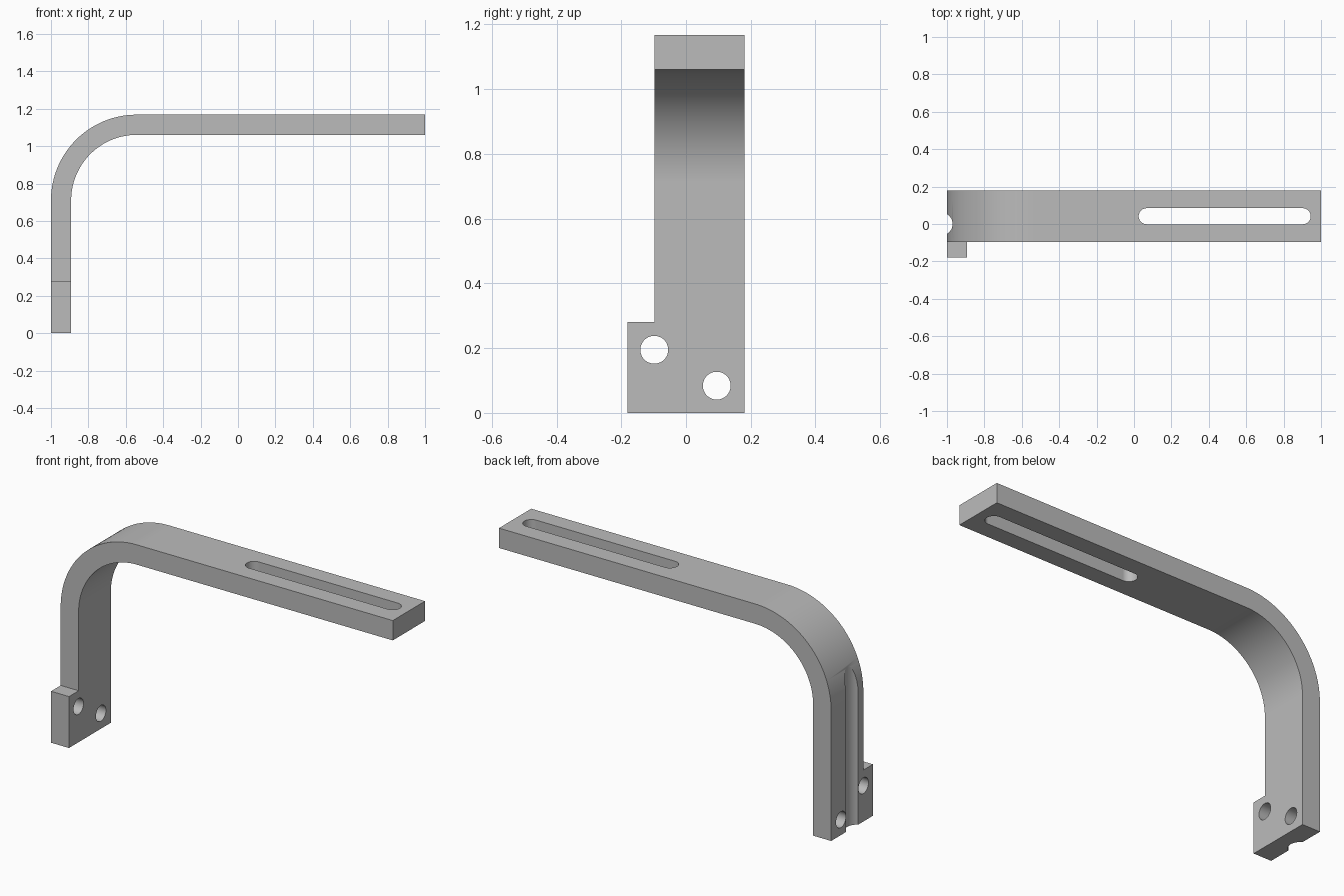
import bpy
import bmesh
from math import radians, sin, cos
from mathutils import Matrix

cube = bpy.data.objects.get("Cube")
if cube:
    bpy.data.objects.remove(cube, do_unlink=True)

# Main dimensions
TOP, THICK = 1.168, 0.108
Y_FRONT, Y_BACK, Y_TAB = -0.097, 0.18, -0.18
BEND_X, BEND_Z, OUTER = -0.542, 0.71, 0.458
SLOT_Y = (Y_FRONT + Y_BACK) / 2

steel = bpy.data.materials.new("grey steel")
steel.use_nodes = True
GREY = (0.5, 0.5, 0.5, 1)
steel.diffuse_color = GREY
steel.node_tree.nodes["Principled BSDF"].inputs["Base Color"].default_value = GREY


def make_object(name, bm):
    bmesh.ops.recalc_face_normals(bm, faces=bm.faces)
    mesh = bpy.data.meshes.new(name)
    bm.to_mesh(mesh)
    bm.free()
    mesh.materials.append(steel)
    obj = bpy.data.objects.new(name, mesh)
    bpy.context.collection.objects.link(obj)
    return obj


def extrude_profile(name, points, depth):
    """Extrude a closed loop of 3D points along a vector."""
    bm = bmesh.new()
    face = bm.faces.new([bm.verts.new(p) for p in points])
    moved = bmesh.ops.extrude_face_region(bm, geom=[face], use_keep_orig=True)
    verts = [v for v in moved["geom"] if isinstance(v, bmesh.types.BMVert)]
    bmesh.ops.translate(bm, verts=verts, vec=depth)
    return make_object(name, bm)


def cylinder(name, centre, radius, length, axis="Z"):
    bm = bmesh.new()
    turn = Matrix.Rotation(radians(90), 4, "Y") if axis == "X" else Matrix()
    bmesh.ops.create_cone(bm, cap_ends=True, segments=48, radius1=radius,
                          radius2=radius, depth=length,
                          matrix=Matrix.Translation(centre) @ turn)
    return make_object(name, bm)


def combine(target, other, operation):
    """Apply a boolean and discard the helper."""
    mod = target.modifiers.new("combine", "BOOLEAN")
    mod.operation, mod.object, mod.solver = operation, other, "EXACT"
    bpy.context.view_layer.objects.active = target
    bpy.ops.object.modifier_apply(modifier=mod.name)
    bpy.data.objects.remove(other, do_unlink=True)


def arc(radius, steps=32):
    angles = [radians(180 - 90 * i / steps) for i in range(steps + 1)]
    return [(BEND_X + radius * cos(a), Y_FRONT, BEND_Z + radius * sin(a)) for a in angles]


# Bent bar: leg, quarter bend and horizontal arm
profile = [(-1, Y_FRONT, 0)] + arc(OUTER)
profile += [(1, Y_FRONT, TOP), (1, Y_FRONT, TOP - THICK)]
profile += arc(OUTER - THICK)[::-1] + [(-1 + THICK, Y_FRONT, 0)]
bracket = extrude_profile("bent_bracket", profile, (0, Y_BACK - Y_FRONT, 0))

# Foot with the side tab
foot = extrude_profile("foot_tab", [(-1, Y_TAB, 0), (-1 + THICK, Y_TAB, 0),
                                    (-1 + THICK, Y_TAB, 0.28), (-1, Y_TAB, 0.28)],
                       (0, Y_FRONT - Y_TAB + 0.05, 0))
combine(bracket, foot, "UNION")

# Two mounting holes through the foot
for y, z in ((-0.098, 0.195), (0.095, 0.084)):
    combine(bracket, cylinder("mounting_hole", (-0.95, y, z), 0.043, 0.4, "X"), "DIFFERENCE")

# Shallow round groove up the outside of the leg
combine(bracket, cylinder("groove", (-1.032, 0, 0.5), 0.062, 1.6), "DIFFERENCE")

# Long rounded slot through the arm
slot = []
for x, start in ((0.902, -90), (0.068, 90)):
    for i in range(25):
        a = radians(start + 180 * i / 24)
        slot.append((x + 0.043 * cos(a), SLOT_Y + 0.043 * sin(a), 0.95))
combine(bracket, extrude_profile("arm_slot", slot, (0, 0, 0.4)), "DIFFERENCE")

# Smooth curves, crisp edges
bpy.ops.object.select_all(action="DESELECT")
bracket.select_set(True)
bpy.context.view_layer.objects.active = bracket
bpy.ops.object.shade_smooth_by_angle(angle=radians(25))
normals = bracket.modifiers.new("flat faces", "WEIGHTED_NORMAL")
normals.keep_sharp = True
